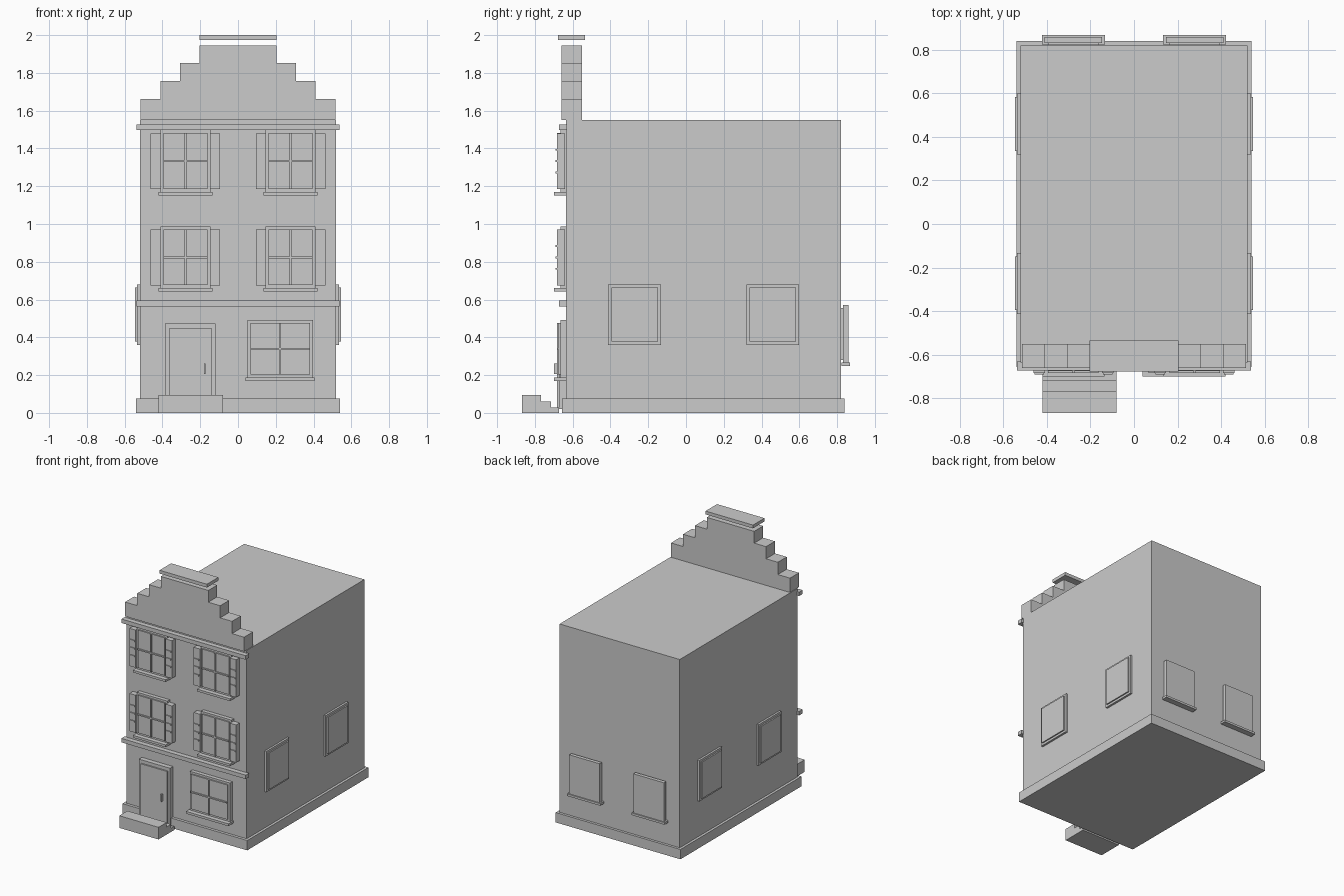
import bpy
import bmesh

if "Cube" in bpy.data.objects:
    bpy.data.objects.remove(bpy.data.objects["Cube"])


def box(name, x, y, z):
    """Box from (min, max) ranges on each axis."""
    bm = bmesh.new()
    bmesh.ops.create_cube(bm, size=1)
    for v in bm.verts:
        v.co = [r[0] if c < 0 else r[1] for r, c in zip((x, y, z), v.co)]
    return finish(name, bm)


def finish(name, bm):
    me = bpy.data.meshes.new(name)
    bmesh.ops.recalc_face_normals(bm, faces=bm.faces)
    bm.to_mesh(me)
    bm.free()
    ob = bpy.data.objects.new(name, me)
    bpy.context.collection.objects.link(ob)
    return ob


def front_window(name, cx, hw, z0, z1):
    """Frame, raised pane, glazing bars and sill on the front wall."""
    m, cz = 0.016, (z0 + z1) / 2
    box(name + "_frame", (cx - hw, cx + hw), (-0.665, -0.63), (z0, z1))
    box(name + "_pane", (cx - hw + m, cx + hw - m), (-0.675, -0.66), (z0 + m, z1 - m))
    box(name + "_bar_vertical", (cx - 0.005, cx + 0.005), (-0.684, -0.67), (z0 + m, z1 - m))
    box(name + "_bar_horizontal", (cx - hw + m, cx + hw - m), (-0.684, -0.67), (cz - 0.005, cz + 0.005))
    box(name + "_sill", (cx - hw - 0.01, cx + hw + 0.01), (-0.70, -0.63), (z0 - 0.018, z0))


# Main volume and plinth
box("house_body", (-0.52, 0.52), (-0.635, 0.82), (0.02, 1.55))
box("plinth", (-0.54, 0.54), (-0.657, 0.84), (0, 0.077))

# Stepped gable with floating cap
right = [(0.515, 1.55), (0.515, 1.662), (0.41, 1.662), (0.41, 1.758),
         (0.308, 1.758), (0.308, 1.853), (0.205, 1.853), (0.205, 1.945)]
outline = right + [(-x, z) for x, z in reversed(right)]
bm = bmesh.new()
face = bm.faces.new([bm.verts.new((x, -0.66, z)) for x, z in outline])
ext = bmesh.ops.extrude_face_region(bm, geom=[face])["geom"]
bmesh.ops.translate(bm, vec=(0, 0.11, 0), verts=[g for g in ext if isinstance(g, bmesh.types.BMVert)])
finish("stepped_gable", bm)
box("gable_cap", (-0.205, 0.205), (-0.677, -0.535), (1.974, 2.0))

# Horizontal mouldings
for name, z in (("cornice", 1.497), ("floor_band", 0.563)):
    box(name, (-0.538, 0.538), (-0.673, -0.63), (z, z + 0.031))

# Upper front windows with slatted shutters
for z0 in (0.66, 1.17):
    for cx in (-0.278, 0.278):
        front_window("upper_window", cx, 0.132, z0, z0 + 0.327)
        for s in (-1, 1):
            sx = cx + s * 0.157
            box("shutter", (sx - 0.027, sx + 0.027), (-0.683, -0.64), (z0 + 0.015, z0 + 0.31))
            for k in (-1, 0, 1):
                zc = z0 + 0.163 + k * 0.06
                box("shutter_slat", (sx - 0.022, sx + 0.022), (-0.69, -0.68), (zc - 0.005, zc + 0.005))

# Ground floor front window
front_window("ground_window", 0.223, 0.173, 0.188, 0.491)

# Door and front steps
box("door_frame", (-0.387, -0.118), (-0.672, -0.63), (0.02, 0.472))
box("door", (-0.365, -0.137), (-0.683, -0.66), (0.02, 0.446))
box("door_handle", (-0.181, -0.172), (-0.70, -0.68), (0.205, 0.262))
for y0, y1, h in ((-0.868, -0.768, 0.095), (-0.768, -0.715, 0.06), (-0.715, -0.673, 0.028)):
    box("front_step", (-0.42, -0.08), (y0, y1), (0, h))

# Side windows: frame with raised pane
for s in (-1, 1):
    for cy in (-0.272, 0.459):
        for part, h, m in (("frame", 0.536, 0), ("pane", 0.546, 0.017)):
            box("side_window_" + part, sorted((s * 0.51, s * h)),
                (cy - 0.14 + m, cy + 0.14 - m), (0.36 + m, 0.68 - m))

# Back windows, set just off the wall
for cx in (-0.278, 0.278):
    hw = 0.132
    box("back_window_pane", (cx - hw + 0.016, cx + hw - 0.016), (0.821, 0.836), (0.281, 0.555))
    box("back_window_frame", (cx - hw, cx + hw), (0.831, 0.859), (0.265, 0.571))
    box("back_window_sill", (cx - hw - 0.012, cx + hw + 0.012), (0.823, 0.868), (0.249, 0.266))
